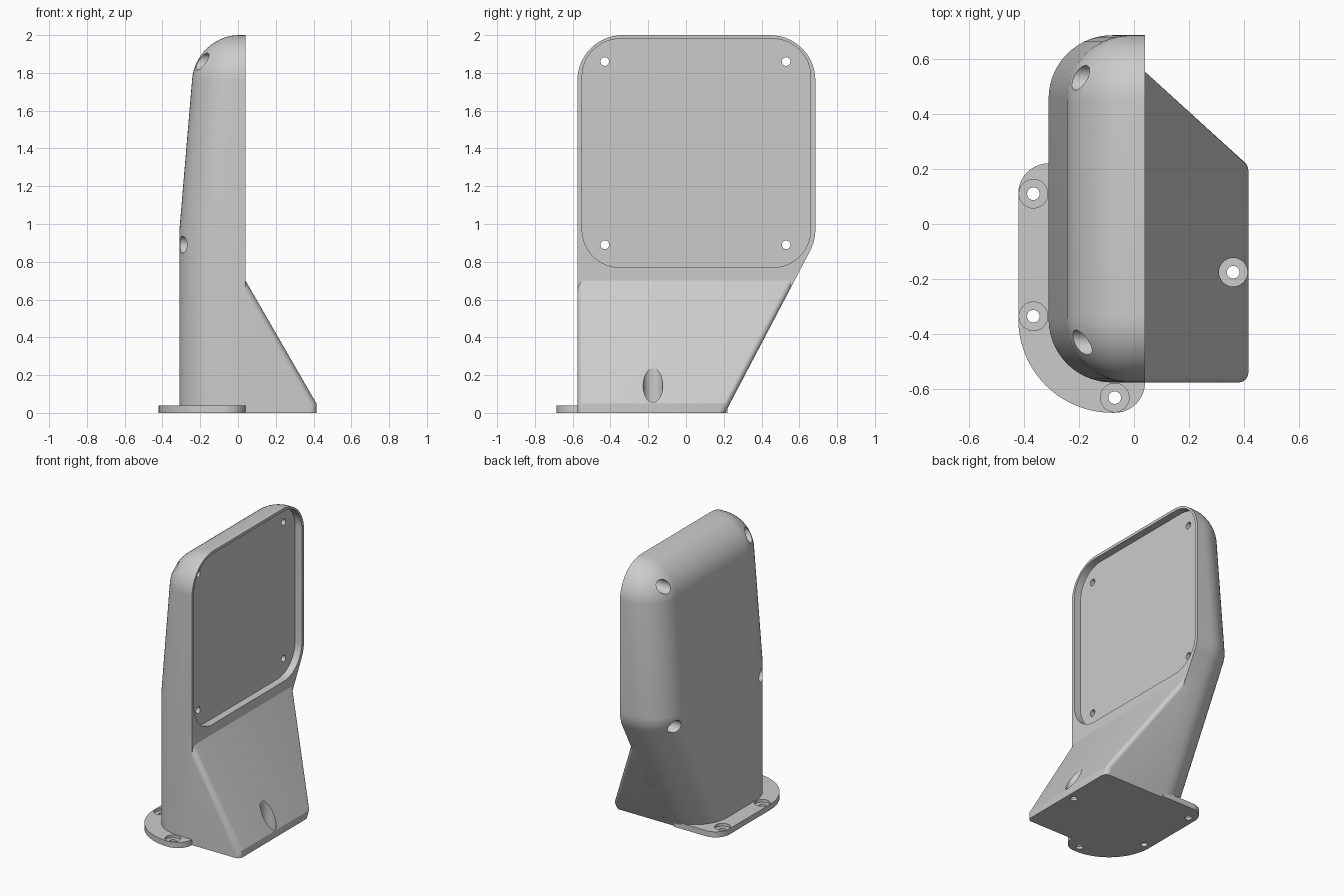
import bpy, bmesh, math
from mathutils import Matrix

if "Cube" in bpy.data.objects:
    bpy.data.objects.remove(bpy.data.objects["Cube"])

grey = bpy.data.materials.new("light_grey")
grey.diffuse_color = (0.6, 0.6, 0.6, 1)
grey.use_nodes = True
grey.node_tree.nodes["Principled BSDF"].inputs["Base Color"].default_value = grey.diffuse_color


def finish(name, bm):
    bmesh.ops.recalc_face_normals(bm, faces=bm.faces)
    me = bpy.data.meshes.new(name)
    bm.to_mesh(me)
    bm.free()
    me.materials.append(grey)
    ob = bpy.data.objects.new(name, me)
    bpy.context.collection.objects.link(ob)
    return ob


def arc(cx, cy, r, a0, a1, n=14):
    return [(cx + r * math.cos(math.radians(a0 + (a1 - a0) * i / n)),
             cy + r * math.sin(math.radians(a0 + (a1 - a0) * i / n))) for i in range(n + 1)]


def prism(name, pts, axis, lo, hi):
    """Extrude a 2D outline along x or z."""
    bm = bmesh.new()
    place = (lambda p, t: (t, p[0], p[1])) if axis == 'x' else (lambda p, t: (p[0], p[1], t))
    a = [bm.verts.new(place(p, lo)) for p in pts]
    b = [bm.verts.new(place(p, hi)) for p in pts]
    bm.faces.new(a)
    bm.faces.new(b)
    for i in range(len(a)):
        j = (i + 1) % len(a)
        bm.faces.new((a[i], a[j], b[j], b[i]))
    return finish(name, bm)


def combine(target, tool, op):
    m = target.modifiers.new(op, 'BOOLEAN')
    m.operation, m.solver, m.object = op, 'EXACT', tool
    bpy.context.view_layer.objects.active = target
    bpy.ops.object.modifier_apply(modifier=m.name)
    bpy.data.objects.remove(tool)


# Main housing: leaning outline with a large rounded back edge
FRONT, KINK, CORNER, ROUND, LEAN = 0.04, 0.97, 0.24, 0.23, 27.7
Y0, Y1 = -0.575, 0.685


def back_x(z):
    return -0.31 + max(0, z - KINK) * 0.07 / 0.83


def outline(d):
    r = CORNER - d
    low = arc(Y1 - CORNER, KINK, r, -LEAN, 0, 5)
    y, z = low[0]
    pts = [(y - z * math.tan(math.radians(LEAN)), 0)] + low
    pts += arc(Y1 - CORNER, 2 - CORNER, r, 0, 90)
    pts += arc(Y0 + CORNER, 2 - CORNER, r, 90, 180)
    return pts + [(Y0 + d, KINK), (Y0 + d, 0)]


bm = bmesh.new()
rings = [[bm.verts.new((FRONT, y, z)) for y, z in outline(0)]]
for i in range(15):
    t = math.pi / 2 * i / 14
    rings.append([bm.verts.new((back_x(z) + ROUND * (1 - math.sin(t)), y, z))
                  for y, z in outline(ROUND * (1 - math.cos(t)))])
n = len(rings[0])
for a, b in zip(rings, rings[1:]):
    for i in range(n):
        j = (i + 1) % n
        bm.faces.new((a[i], a[j], b[j], b[i]))
bm.faces.new(rings[0])
last = rings[-1]
bm.faces.new(last[:7] + last[-2:])   # upright lower back
bm.faces.new(last[6:-1])             # tilted upper back
body = finish("housing", bm)

# Sloping front foot
bm = bmesh.new()
lean = math.tan(math.radians(LEAN))
profile = [(0.01, 0), (0.415, 0), (0.415, 0.05), (0.01, 0.752)]
left = [bm.verts.new((x, Y0, z)) for x, z in profile]
right = [bm.verts.new((x, 0.207 + z * lean, z)) for x, z in profile]
bm.faces.new(left)
bm.faces.new(right)
for i in range(4):
    j = (i + 1) % 4
    bm.faces.new((left[i], left[j], right[j], right[i]))
edges = [bm.edges.get((s[i], s[i + 1])) for s in (left, right) for i in (1, 2)]
bmesh.ops.recalc_face_normals(bm, faces=bm.faces)
bmesh.ops.bevel(bm, geom=edges, offset=0.035, segments=6, profile=0.5, affect='EDGES')
combine(body, finish("front_foot", bm), 'UNION')

# Mounting flange
pts = arc(-0.07, -0.575, 0.11, 0, -90) + arc(-0.08, -0.345, 0.34, -90, -180, 20)
pts += arc(-0.31, 0.11, 0.11, 180, 90) + [(-0.06, 0.22), (0.0, -0.5), (0.04, -0.5)]
combine(body, prism("flange", pts, 'z', 0, 0.04), 'UNION')

# Panel recess
cy, cz, h, r = 0.055, 1.375, 0.605, 0.2
k = h - r
pts = []
for sy, sz, a in ((1, 1, 0), (-1, 1, 90), (-1, -1, 180), (1, -1, 270)):
    pts += arc(cy + sy * k, cz + sz * k, r, a, a + 90, 12)
combine(body, prism("recess_cutter", pts, 'x', -0.012, 0.2), 'DIFFERENCE')

# Panel screw holes, counterbored from the back
for y in (-0.43, 0.53):
    for z in (0.89, 1.86):
        combine(body, prism("hole_cutter", arc(y, z, 0.023, 0, 345, 23), 'x', -0.5, 0.2), 'DIFFERENCE')
        combine(body, prism("bore_cutter", arc(y, z, 0.045, 0, 348.75, 31), 'x', -0.5, -0.08), 'DIFFERENCE')

# Floor bolt holes, counterbored from above
for x, y in ((-0.365, 0.11), (-0.365, -0.335), (-0.07, -0.63), (0.36, -0.175)):
    combine(body, prism("hole_cutter", arc(x, y, 0.023, 0, 345, 23), 'z', -0.1, 0.4), 'DIFFERENCE')
    combine(body, prism("bore_cutter", arc(x, y, 0.052, 0, 348.75, 31), 'z', 0.02, 0.4), 'DIFFERENCE')

bpy.ops.object.select_all(action='DESELECT')
body.select_set(True)
bpy.context.view_layer.objects.active = body
bpy.ops.object.shade_smooth_by_angle(angle=math.radians(25))
